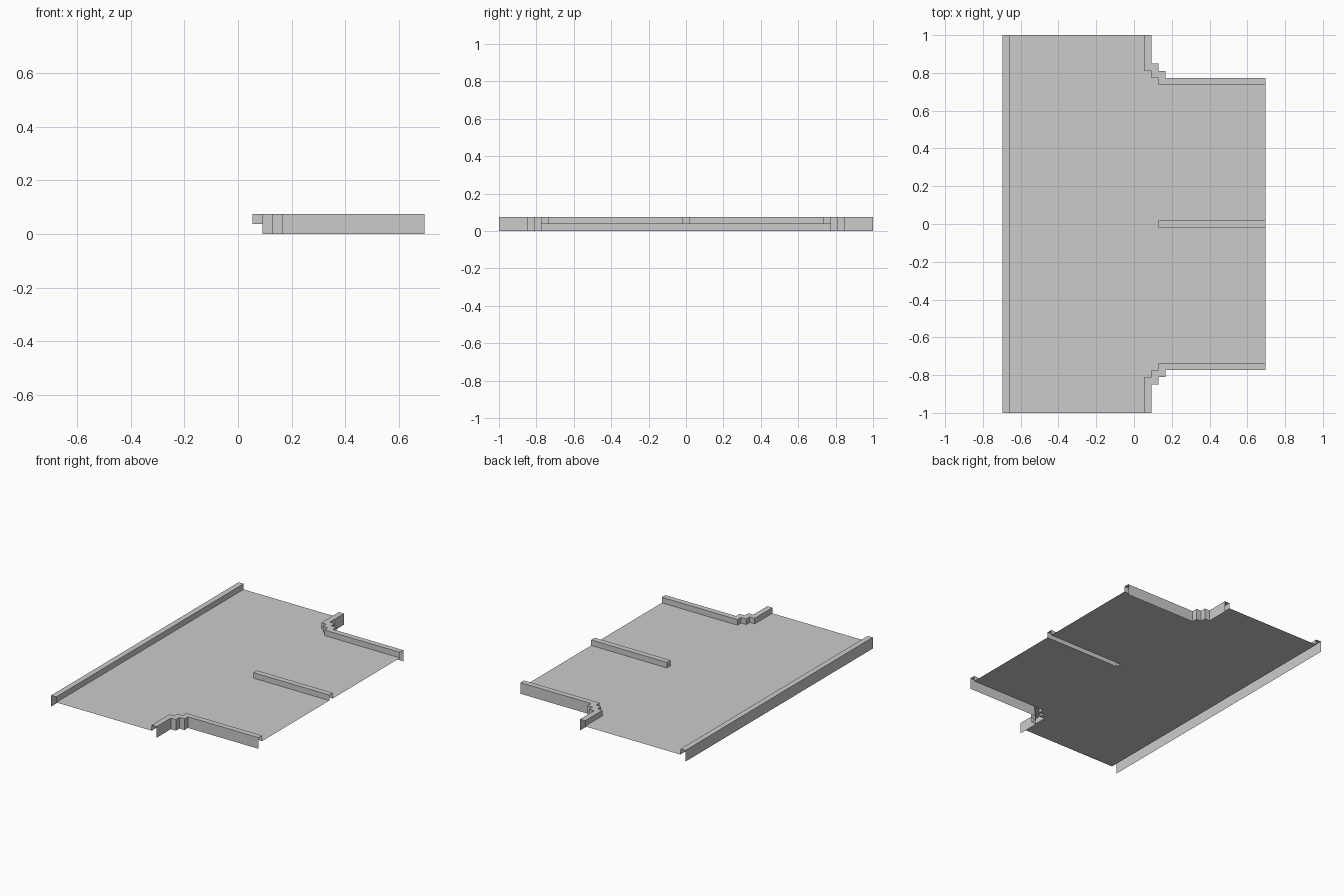
import bpy

if "Cube" in bpy.data.objects:
    bpy.data.objects.remove(bpy.data.objects["Cube"])

U = 2 / 53            # kerb width; also the floor height
H = 0.696             # half length in x
FLOOR, TOP = U, 2 * U


def make(name, verts, faces, mirror=False):
    me = bpy.data.meshes.new(name)
    me.from_pydata(verts, [], faces)
    me.update()
    ob = bpy.data.objects.new(name, me)
    bpy.context.collection.objects.link(ob)
    if mirror:
        m = ob.modifiers.new("mirror_y", "MIRROR")
        m.use_axis = (False, True, False)
        m.use_mirror_merge = False
    return ob


def kerb(name, outer, inner, base, mirror=False, cap=False):
    """Open-ended shell: outer wall down to base, flat top, inner wall down to the floor."""
    verts, faces = [], []
    for (ox, oy), (ix, iy) in zip(outer, inner):
        verts += [(ox, oy, base), (ox, oy, TOP), (ix, iy, TOP), (ix, iy, FLOOR)]
    for k in range(len(outer) - 1):
        for i in range(3):
            a = 4 * k + i
            faces.append((a, a + 1, a + 5, a + 4))
    if cap:
        faces.append((3, 2, 1, 0))
    return make(name, verts, faces, mirror)


# Stepped corner outline: outer edge, and inner edge one kerb width inside
x0, y0 = H - 16 * U, 1 - 4 * U
steps = [(x0, y0), (x0 + U, y0), (x0 + U, y0 - U),
         (x0 + 2 * U, y0 - U), (x0 + 2 * U, y0 - 2 * U)]
outer = [(x0, 1)] + steps + [(H, y0 - 2 * U)]
inner = [(x0 - U, 1)] + [(x - U, y - U) for x, y in steps] + [(H, y0 - 3 * U)]
kerb("stepped_side_kerb", outer, inner, 0, mirror=True)

# Straight kerb along the left edge
kerb("straight_kerb", [(-H, -1), (-H, 1)], [(-H + U, -1), (-H + U, 1)], 0)

# Centre divider, closed at its inner end
dx, dy = x0 + U, U / 2
kerb("centre_divider", [(dx, dy), (H, dy)], [(dx, -dy), (H, -dy)], FLOOR, cap=True)

# Floor sheet inside the kerbs, slotted under the divider
edge = [(-H + U, 1)] + inner
outline = ([(x, -y) for x, y in edge] + [(H, -dy), (dx, -dy), (dx, dy), (H, dy)]
           + edge[::-1])
make("floor", [(x, y, FLOOR) for x, y in outline], [tuple(range(len(outline)))])
